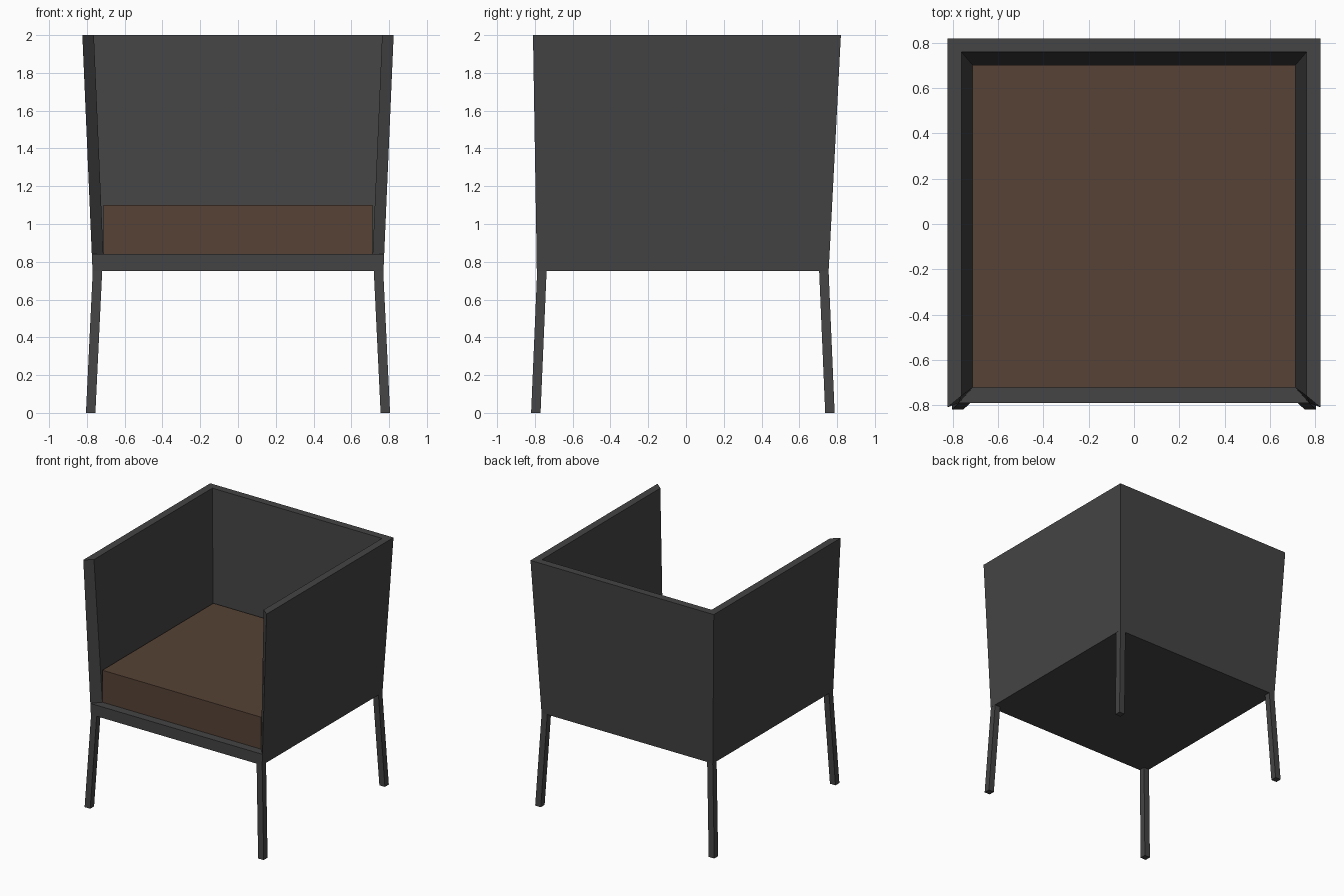
import bpy
import bmesh

cube = bpy.data.objects.get("Cube")
if cube:
    bpy.data.objects.remove(cube, do_unlink=True)


def material(name, colour):
    mat = bpy.data.materials.new(name)
    mat.use_nodes = True
    mat.diffuse_color = colour
    mat.node_tree.nodes["Principled BSDF"].inputs["Base Color"].default_value = colour
    return mat


charcoal = material("charcoal", (0.058, 0.058, 0.058, 1))
brown = material("brown leather", (0.092, 0.055, 0.036, 1))


def ring(bm, x0, x1, y0, y1, z):
    """Rectangle of vertices: front left, front right, back right, back left."""
    return [bm.verts.new(p) for p in ((x0, y0, z), (x1, y0, z), (x1, y1, z), (x0, y1, z))]


def bridge(bm, a, b, sides=range(4)):
    for i in sides:
        j = (i + 1) % 4
        bm.faces.new((a[i], a[j], b[j], b[i]))


def finish(bm, name, mat):
    bmesh.ops.recalc_face_normals(bm, faces=bm.faces)
    mesh = bpy.data.meshes.new(name)
    bm.to_mesh(mesh)
    bm.free()
    mesh.materials.append(mat)
    obj = bpy.data.objects.new(name, mesh)
    bpy.context.collection.objects.link(obj)
    return obj


def block(name, bottom, top, mat):
    """Closed block between two rectangles."""
    bm = bmesh.new()
    a, b = ring(bm, *bottom), ring(bm, *top)
    bm.faces.new(a)
    bm.faces.new(b)
    bridge(bm, a, b)
    return finish(bm, name, mat)


# Flared shell: base slab with a mitred wall around three sides
bm = bmesh.new()
base = ring(bm, -0.77, 0.77, -0.79, 0.755, 0.75)
deck = ring(bm, -0.774, 0.774, -0.791, 0.76, 0.84)
rim = ring(bm, -0.824, 0.824, -0.81, 0.82, 2.0)
inner_rim = ring(bm, -0.763, 0.763, -0.76, 0.76, 2.0)
floor = ring(bm, -0.713, 0.713, -0.723, 0.702, 0.84)
walls = (1, 2, 3)
bm.faces.new(base)
bridge(bm, base, deck)
bridge(bm, deck, rim, walls)
bridge(bm, rim, inner_rim, walls)
bridge(bm, inner_rim, floor, walls)
bridge(bm, deck, floor, (0,))
bm.faces.new(floor)
for i in (0, 1):
    bm.faces.new((deck[i], rim[i], inner_rim[i], floor[i]))
finish(bm, "shell", charcoal)

# Seat cushion
seat = (-0.713, 0.713, -0.723, 0.702)
block("seat_cushion", (*seat, 0.84), (*seat, 1.1), brown)

# Splayed square legs, given by the centres of their feet and tops
half = 0.025
for end, foot_y, top_y in (("front", -0.795, -0.763), ("back", 0.762, 0.73)):
    for side, s in (("left", 1), ("right", -1)):
        foot, top = [(s * x - half, s * x + half, y - half, y + half, z)
                     for x, y, z in ((0.78, foot_y, 0), (0.744, top_y, 0.75))]
        block(f"{end}_{side}_leg", foot, top, charcoal)
